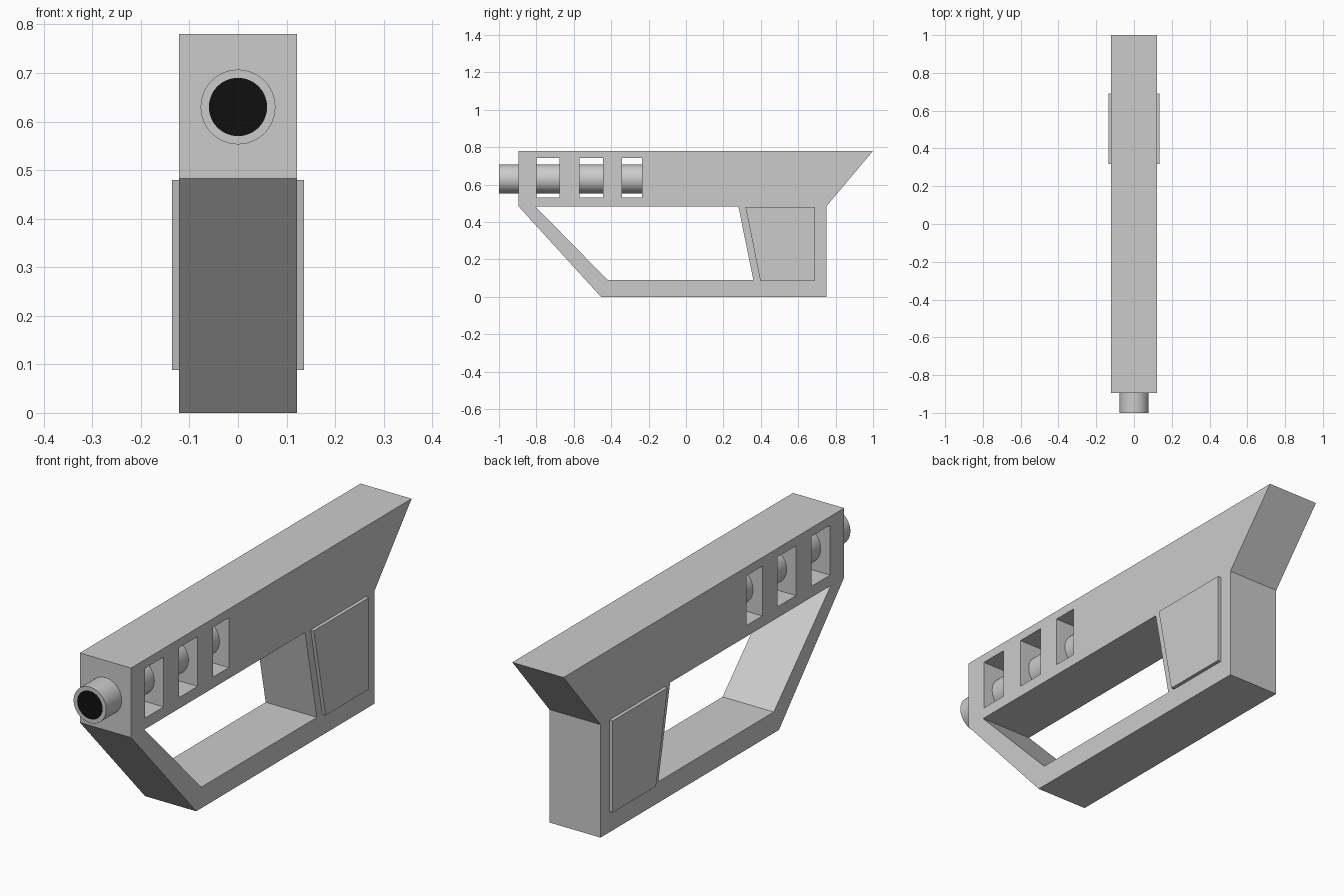
import bpy, bmesh
from math import pi
from mathutils import Matrix

if "Cube" in bpy.data.objects:
    bpy.data.objects.remove(bpy.data.objects["Cube"])


def side_profile(name, outlines, x_mid, half_width):
    """Extrude closed (y, z) outlines along x; inner outlines become holes."""
    curve = bpy.data.curves.new(name, 'CURVE')
    curve.dimensions = '2D'
    curve.fill_mode = 'BOTH'
    curve.extrude = half_width
    for pts in outlines:
        spline = curve.splines.new('POLY')
        spline.points.add(len(pts) - 1)
        for p, (y, z) in zip(spline.points, pts):
            p.co = (y, z, 0, 1)
        spline.use_cyclic_u = True
    tmp = bpy.data.objects.new(name + "_curve", curve)
    bpy.context.collection.objects.link(tmp)
    dg = bpy.context.evaluated_depsgraph_get()
    mesh = bpy.data.meshes.new_from_object(tmp.evaluated_get(dg))
    bpy.data.objects.remove(tmp)

    # Local x, y, z become world y, z, x
    turn = Matrix.Rotation(pi / 2, 4, 'Z') @ Matrix.Rotation(pi / 2, 4, 'X')
    mesh.transform(Matrix.Translation((x_mid, 0, 0)) @ turn)
    bm = bmesh.new()
    bm.from_mesh(mesh)
    bmesh.ops.remove_doubles(bm, verts=bm.verts, dist=1e-4)
    bmesh.ops.recalc_face_normals(bm, faces=bm.faces)
    for f in bm.faces:
        f.smooth = False
    bm.to_mesh(mesh)
    bm.free()
    mesh.name = name
    obj = bpy.data.objects.new(name, mesh)
    bpy.context.collection.objects.link(obj)
    return obj


def rect(y0, y1, z0, z1):
    return [(y0, z0), (y1, z0), (y1, z1), (y0, z1)]


# Main frame with the hand opening and three barrel windows
outer = [(-0.895, 0.78), (1.0, 0.78), (0.75, 0.483), (0.75, 0.0),
         (-0.455, 0.0), (-0.895, 0.483)]
opening = [(-0.805, 0.483), (0.28, 0.483), (0.36, 0.09), (-0.42, 0.09)]
windows = [rect(a, b, 0.53, 0.743)
           for a, b in ((-0.80, -0.675), (-0.57, -0.445), (-0.343, -0.235))]
side_profile("frame", [outer, opening] + windows, 0, 0.121)

# Raised grip panels on both sides
panel = [(0.318, 0.48), (0.69, 0.48), (0.69, 0.088), (0.397, 0.088)]
for side, label in ((-1, "left"), (1, "right")):
    side_profile("grip_panel_" + label, [panel], side * 0.126, 0.010)

# Barrel tube with a dark muzzle
front, back = -1.0, -0.2
bm = bmesh.new()
bmesh.ops.create_cone(
    bm, cap_ends=True, segments=48, radius1=0.077, radius2=0.077,
    depth=back - front,
    matrix=Matrix.Translation((0, (front + back) / 2, 0.63))
    @ Matrix.Rotation(pi / 2, 4, 'X'))
muzzle = min(bm.faces, key=lambda f: f.calc_center_median().y)
bmesh.ops.inset_region(bm, faces=[muzzle], thickness=0.017)
muzzle.material_index = 1
mesh = bpy.data.meshes.new("barrel")
bm.to_mesh(mesh)
bm.free()
for label, shade in (("barrel_grey", 0.8), ("muzzle_black", 0.005)):
    mat = bpy.data.materials.new(label)
    mat.diffuse_color = (shade, shade, shade, 1)
    mat.use_nodes = True
    mat.node_tree.nodes["Principled BSDF"].inputs["Base Color"].default_value = mat.diffuse_color
    mesh.materials.append(mat)
barrel = bpy.data.objects.new("barrel", mesh)
bpy.context.collection.objects.link(barrel)
bpy.context.view_layer.objects.active = barrel
barrel.select_set(True)
bpy.ops.object.shade_smooth_by_angle()
